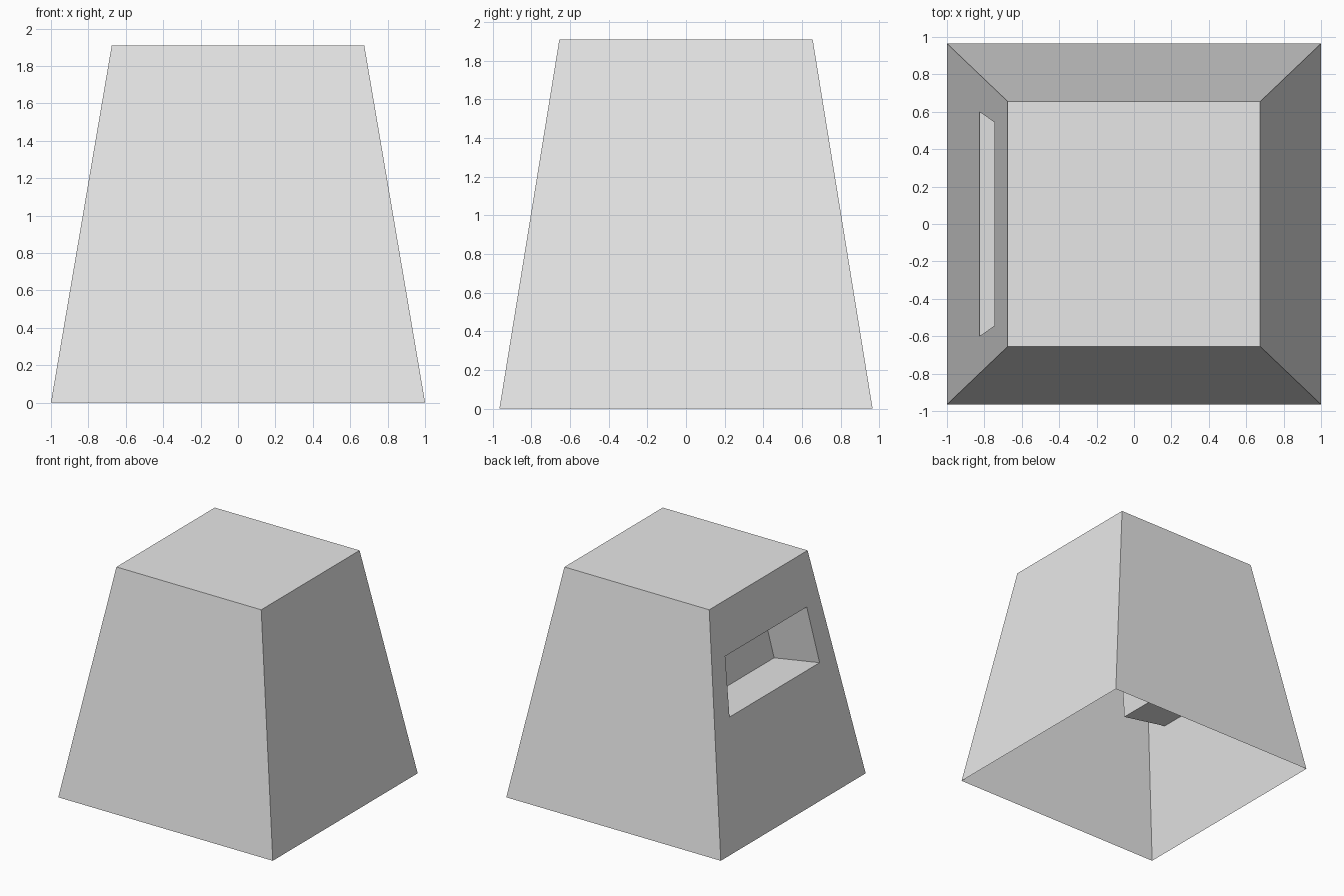
import bpy
import bmesh
from mathutils import Vector

old = bpy.data.objects.get("Cube")
if old:
    bpy.data.objects.remove(old, do_unlink=True)

# Material
grey = bpy.data.materials.new("light grey")
grey.use_nodes = True
colour = (0.8, 0.8, 0.8, 1)
grey.diffuse_color = colour
grey.node_tree.nodes["Principled BSDF"].inputs["Base Color"].default_value = colour

HEIGHT = 1.91
BASE = (1.0, 0.965)
TOP = (0.675, 0.655)
POCKET_DEPTH = 0.43


def wall_point(z, y):
    """Point on the sloped right wall."""
    return Vector((-BASE[0] + (BASE[0] - TOP[0]) * z / HEIGHT, y, z))


def ring(bm, half, z):
    signs = ((-1, -1), (1, -1), (1, 1), (-1, 1))
    return [bm.verts.new((sx * half[0], sy * half[1], z)) for sx, sy in signs]


def bridge(bm, a, b):
    """Join two four-cornered loops with quads."""
    return [bm.faces.new((a[i], a[(i + 1) % 4], b[(i + 1) % 4], b[i])) for i in range(4)]


bm = bmesh.new()

# Tapered shell, open underneath
low, high = ring(bm, BASE, 0), ring(bm, TOP, HEIGHT)
right_wall = bridge(bm, low, high)[3]
bm.faces.new(high)
bm.normal_update()
inward = -right_wall.normal
bm.faces.remove(right_wall)

# Right wall as a frame around the pocket opening
outer = [low[3], low[0], high[0], high[3]]
corners = [(1.025, 0.6), (1.025, -0.6), (1.495, -0.543), (1.495, 0.543)]
opening = [bm.verts.new(wall_point(z, y)) for z, y in corners]
bridge(bm, outer, opening)

# Pocket pushed straight into the wall
inner = [bm.verts.new(v.co + inward * POCKET_DEPTH) for v in opening]
bridge(bm, opening, inner)
bm.faces.new(inner)

mesh = bpy.data.meshes.new("tapered_shell")
bm.to_mesh(mesh)
bm.free()
mesh.materials.append(grey)
shell = bpy.data.objects.new("tapered_shell", mesh)
bpy.context.collection.objects.link(shell)
